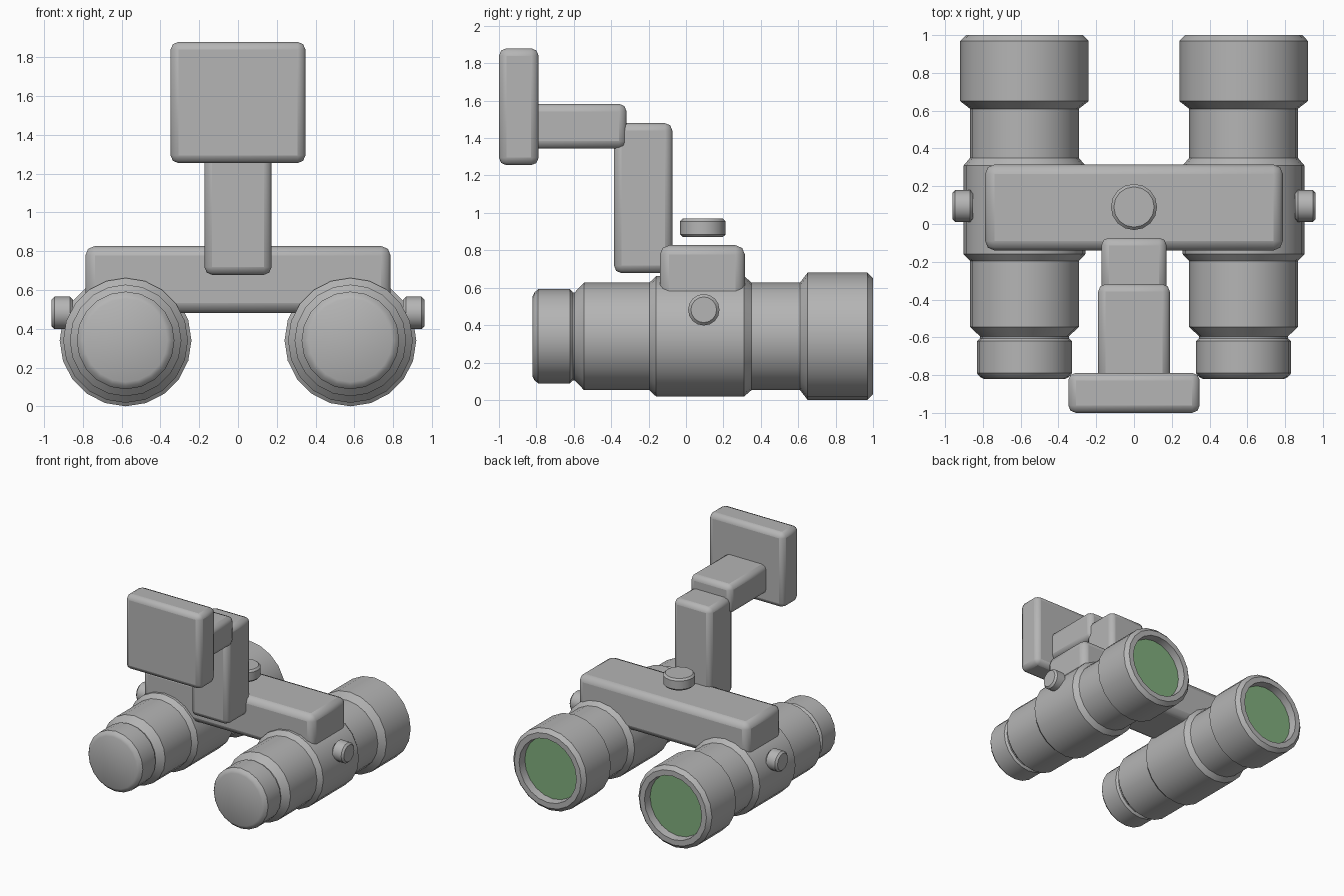
import bpy, bmesh
from math import sin, cos, pi, radians
from mathutils import Matrix, Vector

if "Cube" in bpy.data.objects:
    bpy.data.objects.remove(bpy.data.objects["Cube"], do_unlink=True)


def material(name, colour):
    m = bpy.data.materials.new(name)
    m.use_nodes = True
    m.diffuse_color = colour
    m.node_tree.nodes["Principled BSDF"].inputs["Base Color"].default_value = colour
    return m


GREY = material("matte grey", (0.46, 0.46, 0.46, 1))
GREEN = material("lens green", (0.22, 0.43, 0.21, 1))


def finish(name, bm, mats, matrix=Matrix(), bevel=0, segments=2):
    bmesh.ops.recalc_face_normals(bm, faces=bm.faces)
    mesh = bpy.data.meshes.new(name)
    bm.to_mesh(mesh)
    bm.free()
    for m in mats:
        mesh.materials.append(m)
    ob = bpy.data.objects.new(name, mesh)
    bpy.context.collection.objects.link(ob)
    ob.matrix_world = matrix
    if bevel:
        mod = ob.modifiers.new("rounded edges", 'BEVEL')
        mod.width, mod.segments = bevel, segments
        mod.limit_method, mod.angle_limit = 'ANGLE', radians(40)
    bpy.ops.object.select_all(action='DESELECT')
    ob.select_set(True)
    bpy.context.view_layer.objects.active = ob
    bpy.ops.object.shade_smooth_by_angle(angle=radians(32))


def box(name, low, high, bevel=0.04):
    low, high = Vector(low), Vector(high)
    bm = bmesh.new()
    bmesh.ops.create_cube(bm, size=1)
    bmesh.ops.scale(bm, vec=high - low, verts=bm.verts)
    finish(name, bm, [GREY], Matrix.Translation((low + high) / 2), bevel)


def knob(name, centre, radius, depth, axis):
    bm = bmesh.new()
    bmesh.ops.create_cone(bm, cap_ends=True, segments=16, radius1=radius,
                          radius2=radius, depth=depth)
    turn = Vector((0, 0, 1)).rotation_difference(Vector(axis)).to_matrix().to_4x4()
    finish(name, bm, [GREY], Matrix.Translation(centre) @ turn, 0.015, 1)


def barrel(name, x, z, profile, sides=20):
    # Profile of (y, radius) turned about the y axis, last ring is the lens edge
    bm = bmesh.new()
    rings = []
    for y, r in profile:
        rings.append([bm.verts.new((r * sin(2 * pi * i / sides), y,
                                    -r * cos(2 * pi * i / sides)))
                      for i in range(sides)])
    for a, b in zip(rings, rings[1:]):
        for i in range(sides):
            j = (i + 1) % sides
            bm.faces.new((a[i], a[j], b[j], b[i]))
    bm.faces.new(rings[0])
    lens = bm.faces.new(rings[-1])
    lens.material_index = 1
    finish(name, bm, [GREY, GREEN], Matrix.Translation((x, 0, z)))


# Eyepiece, groove, front tube, collar, rear tube, objective ring, recessed lens
PROFILE = [(-0.82, 0.215), (-0.81, 0.235), (-0.79, 0.252), (-0.62, 0.252),
           (-0.605, 0.235), (-0.595, 0.235), (-0.545, 0.288), (-0.195, 0.288),
           (-0.16, 0.322), (0.31, 0.322), (0.35, 0.288), (0.61, 0.288),
           (0.65, 0.34), (0.97, 0.34), (1.0, 0.31), (1.0, 0.265), (0.935, 0.258)]

for side, s in (("left", 1), ("right", -1)):
    barrel(side + "_barrel", s * 0.58, 0.34, PROFILE)
    knob(side + "_side_knob", (s * 0.907, 0.095, 0.482), 0.084, 0.11, (s, 0, 0))

# Bridge and focus knob
box("bridge", (-0.788, -0.14, 0.482), (0.788, 0.315, 0.827), 0.05)
knob("focus_knob", (0, 0.09, 0.92), 0.122, 0.1, (0, 0, 1))

# Mounting arm and head plate
box("upright_arm", (-0.173, -0.385, 0.678), (0.173, -0.073, 1.48))
box("forward_arm", (-0.19, -0.83, 1.343), (0.19, -0.318, 1.583))
box("mount_plate", (-0.348, -1.0, 1.255), (0.348, -0.788, 1.88))
